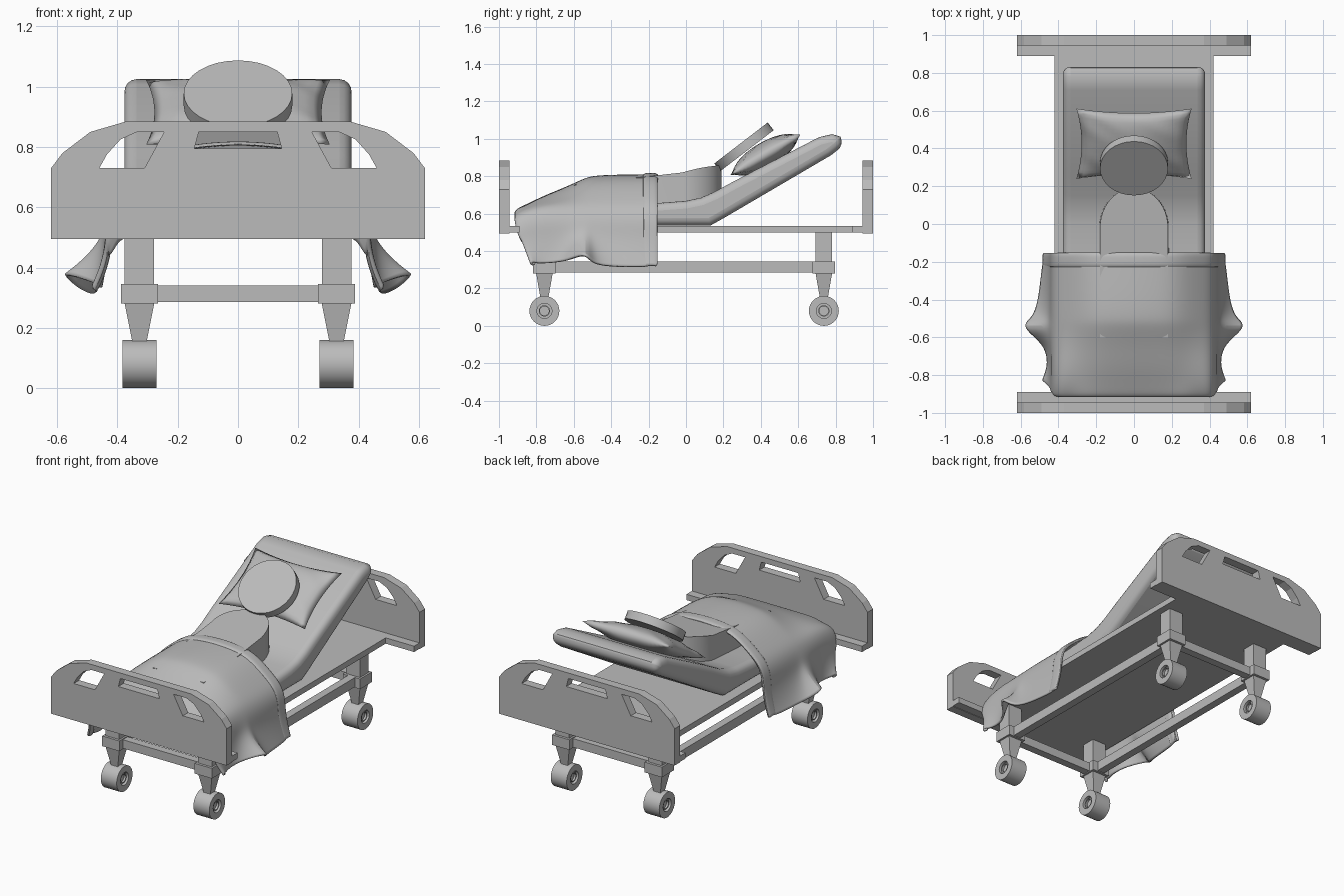
import bpy, bmesh, math
from mathutils import Matrix, Vector

if "Cube" in bpy.data.objects:
    bpy.data.objects.remove(bpy.data.objects["Cube"])

grey = bpy.data.materials.new("mid grey")
grey.diffuse_color = (0.5, 0.5, 0.5, 1)
grey.use_nodes = True
grey.node_tree.nodes["Principled BSDF"].inputs["Base Color"].default_value = grey.diffuse_color


def make(name, verts, faces, smooth=None):
    me = bpy.data.meshes.new(name)
    me.from_pydata([tuple(v) for v in verts], [], faces)
    bm = bmesh.new()
    bm.from_mesh(me)
    bmesh.ops.recalc_face_normals(bm, faces=bm.faces)
    bm.to_mesh(me)
    bm.free()
    me.materials.append(grey)
    ob = bpy.data.objects.new(name, me)
    bpy.context.collection.objects.link(ob)
    if smooth:
        bpy.ops.object.select_all(action='DESELECT')
        ob.select_set(True)
        bpy.context.view_layer.objects.active = ob
        bpy.ops.object.shade_smooth_by_angle(angle=math.radians(smooth))
    return ob


def loft(name, rings, smooth=None, closed=True, caps=True, loop=False):
    """Skin a list of equal-length point rings."""
    n, m = len(rings[0]), len(rings)
    faces = []
    for i in range(m if loop else m - 1):
        j = (i + 1) % m
        for k in range(n if closed else n - 1):
            l = (k + 1) % n
            faces.append((i * n + k, i * n + l, j * n + l, j * n + k))
    if caps:
        faces += [tuple(range(n)), tuple(range((m - 1) * n, m * n))]
    return make(name, [p for r in rings for p in r], faces, smooth)


def rect(cx, cy, hx, hy, z):
    return [(cx + a * hx, cy + b * hy, z) for a, b in ((-1, -1), (1, -1), (1, 1), (-1, 1))]


def box(name, x0, x1, y0, y1, z0, z1):
    c = ((x0 + x1) / 2, (y0 + y1) / 2, (x1 - x0) / 2, (y1 - y0) / 2)
    return loft(name, [rect(*c, z0), rect(*c, z1)])


def prism_y(name, pts, y0, y1):
    return loft(name, [[(x, y, z) for x, z in pts] for y in (y0, y1)])


def mirrored(half):
    return half + [(-x, z) for x, z in reversed(half)]


# End boards: arched outline with three cut grips
outline = mirrored([(0.62, 0.495), (0.62, 0.73), (0.582, 0.78), (0.49, 0.85), (0.37, 0.885)])
grip = mirrored([(0.145, 0.795), (0.13, 0.85)])
side_grip = [(0.31, 0.73), (0.46, 0.73), (0.435, 0.775), (0.39, 0.825), (0.335, 0.85), (0.245, 0.85)]
for name, y in (("foot_board", -1.0), ("head_board", 0.945)):
    board = prism_y(name, outline, y, y + 0.055)
    holes = [grip, side_grip, [(-x, z) for x, z in side_grip]]
    for i, h in enumerate(holes):
        cutter = prism_y(f"{name}_cutter_{i}", h, y - 0.1, y + 0.155)
        cutter.hide_render = True
        cutter.hide_viewport = True
        cut = board.modifiers.new("grip", 'BOOLEAN')
        cut.object, cut.operation, cut.solver = cutter, 'DIFFERENCE', 'EXACT'

# Deck and its wide ends
box("deck", -0.42, 0.42, -0.89, 0.89, 0.498, 0.535)
box("deck_foot_end", -0.62, 0.62, -0.946, -0.89, 0.498, 0.535)
box("deck_head_end", -0.62, 0.62, 0.89, 0.946, 0.498, 0.535)

# Legs, collars, casters
for sx in (-1, 1):
    x = sx * 0.327
    for y in (-0.757, 0.737):
        tag = ("left" if sx < 0 else "right") + ("_foot" if y < 0 else "_head")
        loft("leg_" + tag, [rect(x, y, 0.024, 0.022, 0.13), rect(x, y, 0.025, 0.023, 0.16),
                            rect(x, y, 0.049, 0.044, 0.28), rect(x, y, 0.049, 0.044, 0.5)])
        box("collar_" + tag, x - 0.061, x + 0.061, y - 0.06, y + 0.06, 0.28, 0.345)
        prof = [(0, 0.035), (0.024, 0.035), (0.024, 0.048), (0.03, 0.048), (0.03, 0.035),
                (0.04, 0.035), (0.04, 0.056), (0.08, 0.056)]
        prof = prof[1:] + [(r, -w) for r, w in reversed(prof[1:])]
        rings = [[(x + w, y + r * math.cos(a * math.tau / 32), 0.08 + r * math.sin(a * math.tau / 32))
                  for a in range(32)] for r, w in prof]
        loft("wheel_" + tag, rings, smooth=35)
    box("side_rail", x - 0.025, x + 0.025, -0.757, 0.737, 0.285, 0.345)
for y in (-0.757, 0.737):
    box("cross_rail", -0.327, 0.327, y - 0.025, y + 0.025, 0.285, 0.34)

# Mattress: bent side profile with a raised back
prof = [(-0.88, 0.536), (0.13, 0.536), (0.2, 0.575), (0.775, 0.912), (0.843, 0.965),
        (0.825, 1.012), (0.78, 1.025), (0.71, 1.008), (0.26, 0.775), (0.15, 0.715),
        (0.08, 0.685), (0.0, 0.668), (-0.17, 0.655), (-0.88, 0.62)]
mattress = loft("mattress", [[(x, y, z) for y, z in prof] for x in (-0.377, 0.377)], smooth=50)
bev = mattress.modifiers.new("soft", 'BEVEL')
bev.width, bev.segments, bev.limit_method, bev.angle_limit = 0.045, 4, 'ANGLE', math.radians(60)

# Torso: tombstone outline with a sloping top
plan = []
for i in range(25):
    a = math.pi * i / 24
    plan.append((0.18 * math.cos(a), -0.02 + 0.21 * math.sin(a)))
plan = [(0.18, -0.6)] + plan + [(-0.18, -0.6)]


def torso_top(y):
    return 0.775 + 0.3 * (y + 0.17) - 0.25 * max(0, y + 0.02) ** 2 * 2.2 if y > -0.17 else 0.775 + 0.05 * (y + 0.17)


low = [(x * 1.03, y, 0.6) for x, y in plan]
high = [(x, y, torso_top(y)) for x, y in plan]
loft("torso", [low, high], smooth=40)

# Head: thick tilted disc
tilt = Matrix.Translation((0, 0.31, 0.957)) @ Matrix.Rotation(math.radians(37.5), 4, 'X')
loft("head", [[tilt @ Vector((0.18 * math.cos(a * math.tau / 32), 0.18 * math.sin(a * math.tau / 32), h))
               for a in range(32)] for h in (-0.026, 0.026)], smooth=40)

# Pillow: puffed cushion with pinched corners
N = 20
lean = Matrix.Translation((0, 0.425, 0.915)) @ Matrix.Rotation(math.radians(30), 4, 'X')
verts, faces = [], []
for side in (1, -1):
    for i in range(N + 1):
        for j in range(N + 1):
            u, v = 2 * i / N - 1, 2 * j / N - 1
            puff = max(0, (1 - u * u) * (1 - v * v)) ** 0.5
            crease = 1 - 0.18 * abs(u * v) * math.cos(9 * (u + v))
            verts.append(lean @ Vector((0.305 * u * (1 - 0.09 * (1 - v * v)),
                                        0.215 * v * (1 - 0.13 * (1 - u * u)),
                                        side * 0.068 * puff * crease)))
    o = len(verts) - (N + 1) ** 2
    for i in range(N):
        for j in range(N):
            a = o + i * (N + 1) + j
            faces.append((a, a + 1, a + N + 2, a + N + 1))
pillow = make("pillow", verts, faces, smooth=80)
bm = bmesh.new()
bm.from_mesh(pillow.data)
bmesh.ops.remove_doubles(bm, verts=bm.verts, dist=0.0005)
bmesh.ops.recalc_face_normals(bm, faces=bm.faces)
bm.to_mesh(pillow.data)
bm.free()

# Blanket stations: y, top z, hem x, hem z, hem y
stations = [(-0.16, 0.805, 0.475, 0.315, -0.17), (-0.30, 0.805, 0.49, 0.315, -0.30),
            (-0.42, 0.803, 0.505, 0.32, -0.42), (-0.50, 0.797, 0.535, 0.335, -0.50),
            (-0.54, 0.785, 0.59, 0.385, -0.535), (-0.60, 0.757, 0.535, 0.37, -0.585),
            (-0.66, 0.73, 0.465, 0.345, -0.65), (-0.76, 0.69, 0.45, 0.335, -0.74),
            (-0.85, 0.645, 0.47, 0.335, -0.80), (-0.905, 0.62, 0.48, 0.345, -0.825)]


def blanket_section(st, lift=0.0):
    y, zt, hx, hz, hy = st
    rise = max(zt - 0.62, 0)
    zs = 0.635 if zt > 0.66 else zt - 0.025
    half = [(0, zt, y), (0.1, zt - 0.03 * rise, y), (0.19, zt - 0.1 * rise, y),
            (0.27, zt - 0.32 * rise, y), (0.35, zs + 0.25 * rise, y), (0.405, zs - 0.005, y),
            (0.432, zs - 0.07, y * 0.85 + hy * 0.15)]
    for t in (0.3, 0.55, 0.8, 1.0):
        f = t * t
        half.append((0.432 + (hx - 0.432) * f + lift * 0.3, zs - 0.07 + (hz - zs + 0.07) * t,
                     y + (hy - y) * (0.15 + 0.85 * t)))
    pts = [(x, yy, z + lift) for x, z, yy in half]
    return [(-x, yy, z) for x, yy, z in reversed(pts[1:])] + pts


rings = [blanket_section(s) for s in stations]
# turned-down foot edge
rings.append([(x, min(y, -0.82) - 0.012 if z > 0.5 else y - 0.005, z - 0.02) for x, y, z in rings[-1]])
rings.append([(x * 0.98, y + 0.03, z - 0.07 if z > 0.5 else z) for x, y, z in rings[-1]])
blanket = loft("blanket", rings, smooth=60, closed=False, caps=False)
sub = blanket.modifiers.new("smooth", 'SUBSURF')
sub.levels = sub.render_levels = 2
sol = blanket.modifiers.new("cloth", 'SOLIDIFY')
sol.thickness, sol.offset = 0.012, 0

# Folded cuff on the upper blanket edge
cuff_rings = []
for y in (-0.155, -0.165, -0.19, -0.215, -0.225):
    cuff_rings.append(blanket_section((y, 0.805, 0.475, 0.315, y), 0.008 if -0.22 < y < -0.16 else 0.0))
cuff = loft("blanket_cuff", cuff_rings, smooth=60, closed=False, caps=False)
sub = cuff.modifiers.new("smooth", 'SUBSURF')
sub.levels = sub.render_levels = 2
sol = cuff.modifiers.new("cloth", 'SOLIDIFY')
sol.thickness, sol.offset = 0.014, 0
